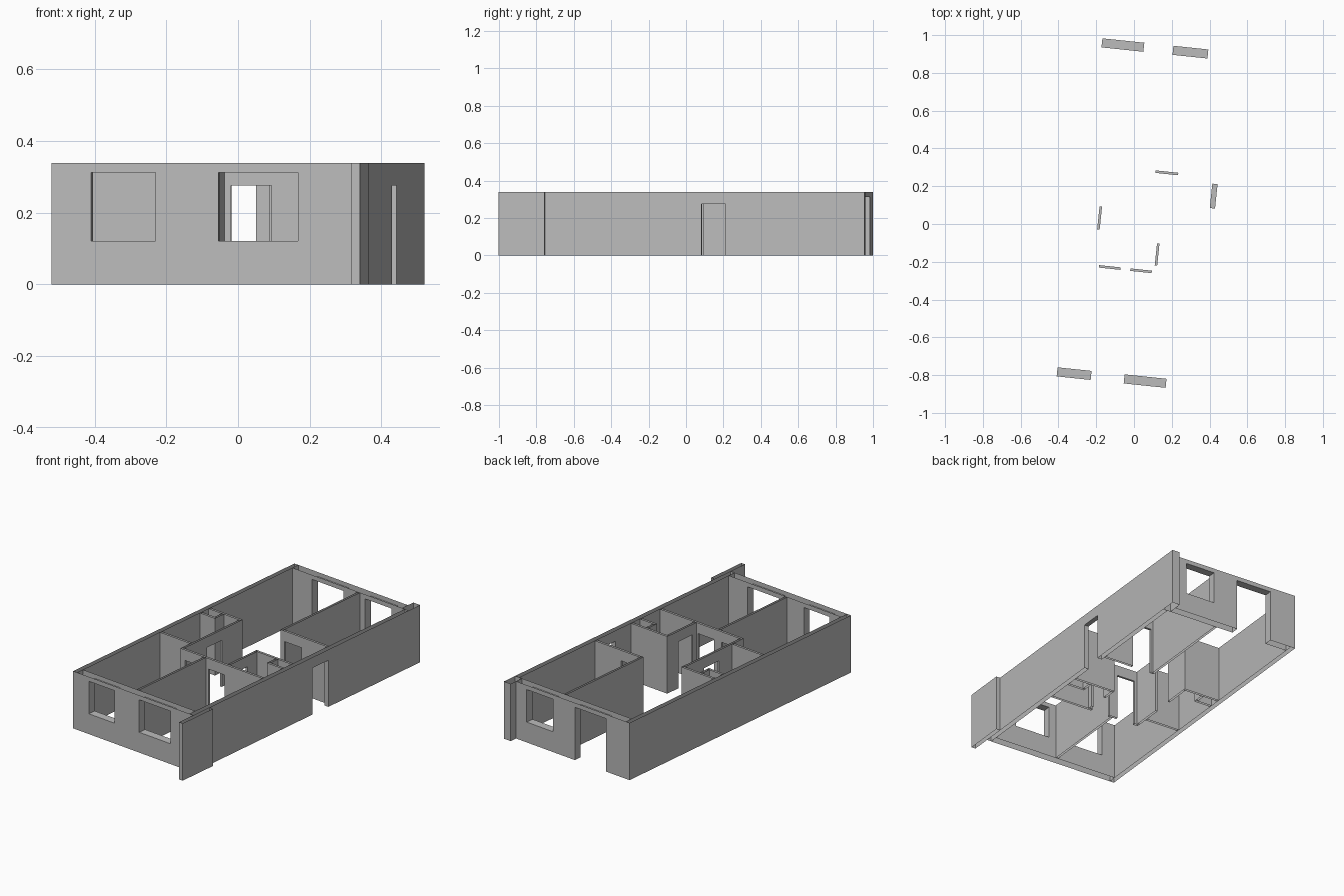
import bpy, bmesh, math
from mathutils import Vector

if "Cube" in bpy.data.objects:
    bpy.data.objects.remove(bpy.data.objects["Cube"], do_unlink=True)

HEIGHT = 0.338
SILL, WINDOW_TOP, DOOR_TOP = 0.12, 0.312, 0.275
TURN = math.radians(-6)      # the whole plan is turned slightly clockwise
THIN = 0.0132                # partition thickness

plaster = bpy.data.materials.new("grey_plaster")
plaster.use_nodes = True
grey = (0.5, 0.5, 0.5, 1)
plaster.diffuse_color = grey
plaster.node_tree.nodes["Principled BSDF"].inputs["Base Color"].default_value = grey


def window(a, b):
    return (a, b, SILL, WINDOW_TOP)


def door(a, b, top=DOOR_TOP):
    return (a, b, 0, top)


def wall(name, axis, along, across, openings=(), caps=(False, False)):
    """Hollow wall sheet, open above and below, with lined openings."""
    bm = bmesh.new()

    def place(a, c, z):
        return Vector((a, c, z)) if axis == "x" else Vector((c, a, z))

    def quad(corners, facing):
        face = bm.faces.new([bm.verts.new(place(*p)) for p in corners])
        face.normal_update()
        if face.normal.dot(place(*facing)) < 0:
            face.normal_flip()

    (a0, a1), (c0, c1) = along, across
    a_cuts = sorted({a0, a1, *[e for o in openings for e in o[:2]]})
    z_cuts = sorted({0, HEIGHT, *[e for o in openings for e in o[2:]]})

    # Both long sides, left out where an opening lies
    for s, e in zip(a_cuts, a_cuts[1:]):
        for b, t in zip(z_cuts, z_cuts[1:]):
            if any(o[0] <= s < o[1] and o[2] <= b < o[3] for o in openings):
                continue
            for c, n in ((c0, -1), (c1, 1)):
                quad([(s, c, b), (e, c, b), (e, c, t), (s, c, t)], (0, n, 0))

    def upright(a, b, t, n):
        quad([(a, c0, b), (a, c1, b), (a, c1, t), (a, c0, t)], (n, 0, 0))

    # Jambs, lintels and sills
    for s, e, b, t in openings:
        upright(s, b, t, 1)
        upright(e, b, t, -1)
        for z, n in ((b, 1), (t, -1)):
            if z > 0:
                quad([(s, c0, z), (e, c0, z), (e, c1, z), (s, c1, z)], (0, 0, n))

    # Free ends
    for a, n, wanted in ((a0, -1, caps[0]), (a1, 1, caps[1])):
        if wanted:
            upright(a, 0, HEIGHT, n)

    bmesh.ops.remove_doubles(bm, verts=bm.verts, dist=0.0001)
    bmesh.ops.dissolve_limit(bm, angle_limit=0.01, verts=bm.verts, edges=bm.edges)
    mesh = bpy.data.meshes.new(name)
    bm.to_mesh(mesh)
    bm.free()
    mesh.materials.append(plaster)
    obj = bpy.data.objects.new(name, mesh)
    obj.rotation_euler.z = TURN
    bpy.context.collection.objects.link(obj)


def strip(start):
    return (start, start + THIN)


# Plan lines of the shell
LEFT, LEFT_IN, RIGHT_IN, RIGHT = -0.434, -0.407, 0.39, 0.418
FRONT, FRONT_IN, BACK_IN, BACK = -0.845, -0.797, 0.912, 0.96
PIER = 0.37
BOTH = (True, True)

# Outer shell
wall("plain_side_wall", "y", (FRONT, BACK), (LEFT, LEFT_IN), caps=BOTH)
wall("entrance_side_wall", "y", (FRONT, BACK_IN), (RIGHT_IN, RIGHT),
     [door(0.126, 0.256)], caps=(True, False))
wall("front_wall", "x", (LEFT_IN, RIGHT_IN), (FRONT, FRONT_IN),
     [window(-0.323, -0.142), window(0.034, 0.257)])
wall("back_wall", "x", (LEFT_IN, PIER), (BACK_IN, BACK),
     [door(-0.269, -0.046, WINDOW_TOP), window(0.109, 0.295)])
wall("back_pier", "y", (BACK_IN, 1.004), (PIER, RIGHT), caps=BOTH)
wall("front_wing", "y", (-0.961, -0.715), (RIGHT, 0.443), caps=BOTH)

# Front rooms
CROSS = strip(-0.249)
HALL = strip(-0.191)
wall("front_cross_wall", "x", (HALL[0], RIGHT_IN), CROSS,
     [door(-0.161, -0.047), door(0.006, 0.12)], caps=(True, False))
wall("front_divider", "y", (FRONT_IN, CROSS[0]), strip(-0.025))

# Bathroom on the plain side, with its duct
BATH_END = strip(0.229)
wall("hall_wall", "y", (CROSS[1], BATH_END[0]), HALL, [door(-0.048, 0.073)])
wall("bath_front_wall", "x", (LEFT_IN, HALL[0]), strip(-0.168))
wall("bath_back_wall", "x", (LEFT_IN, HALL[1]), BATH_END, caps=(False, True))
DUCT = strip(-0.313)
wall("bath_duct_front", "x", (LEFT_IN, DUCT[1]), strip(0.157), caps=(False, True))
wall("bath_duct_side", "y", (0.157 + THIN, BATH_END[0]), DUCT)

# Washroom on the entrance side, with its duct
WASH = strip(0.132)
WASH_END = strip(-0.012)
wall("washroom_wall", "y", (CROSS[1], WASH_END[0]), WASH, [door(-0.206, -0.09)])
wall("washroom_back_wall", "x", (WASH[0], RIGHT_IN), WASH_END, caps=(True, False))
WASH_DUCT = strip(0.28)
wall("washroom_duct_front", "x", (WASH_DUCT[0], RIGHT_IN), strip(-0.085), caps=(True, False))
wall("washroom_duct_side", "y", (-0.085 + THIN, WASH_END[0]), WASH_DUCT)

# Back bedroom
BED = strip(0.058)
BED_FRONT = strip(0.281)
wall("back_divider", "y", (BED_FRONT[0], BACK_IN), BED, caps=(True, False))
wall("bedroom_wall", "x", (BED[1], RIGHT_IN), BED_FRONT, [door(0.084, 0.205)])
